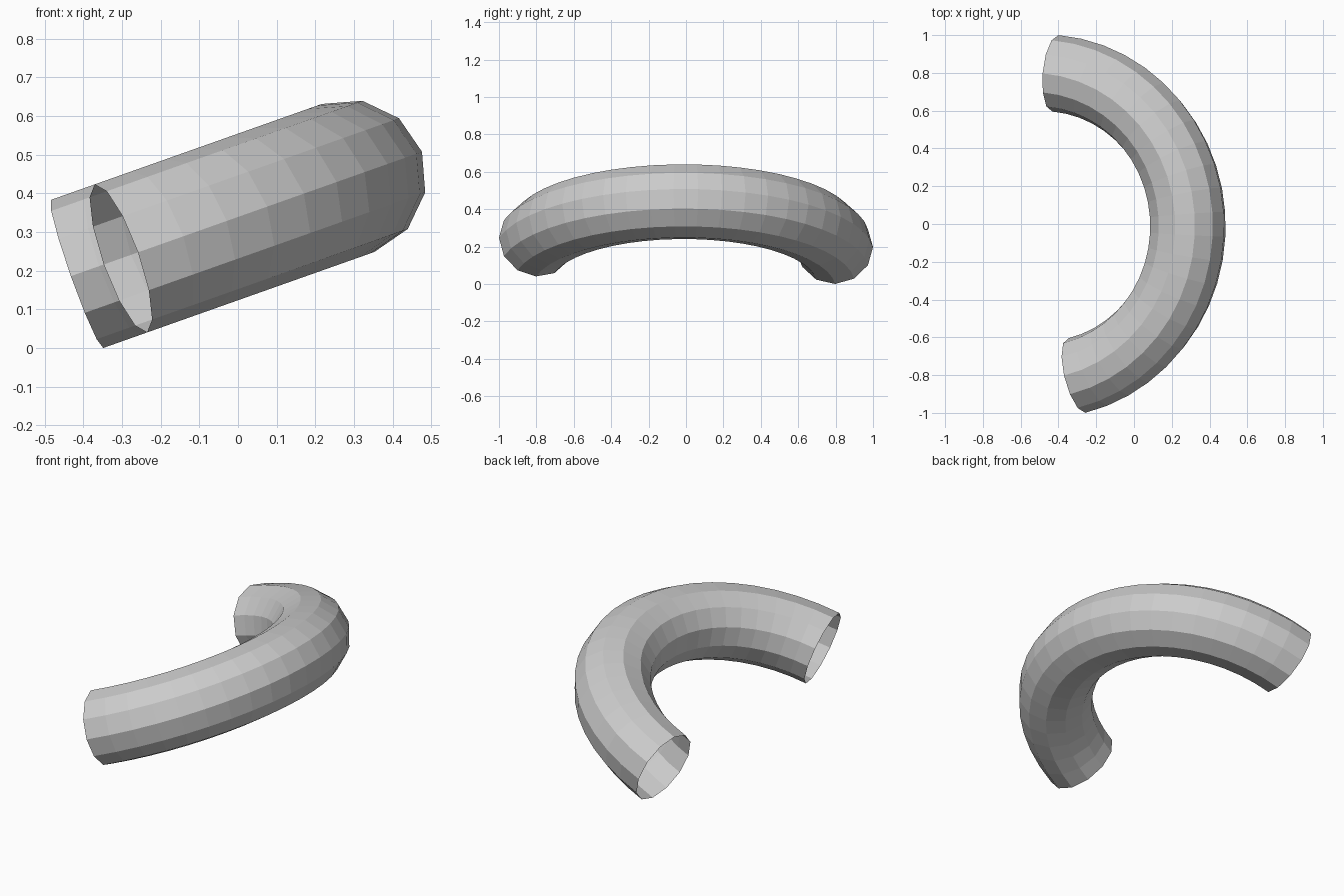
import bpy, bmesh
from math import sin, cos, pi, radians
from mathutils import Matrix, Vector

if "Cube" in bpy.data.objects:
    bpy.data.objects.remove(bpy.data.objects["Cube"])

MAJOR, MINOR = 0.8125, 0.203      # bend radius, tube radius
SIDES, STEPS = 12, 22             # tube sides, segments along the bend
START, END = radians(-76.6), radians(85.2)
TILT = radians(-19.5)             # bend rises towards +x

bm = bmesh.new()

# Rings of the tube swept around the bend
rings = []
for i in range(STEPS + 1):
    a = START + (END - START) * i / STEPS
    ring = []
    for j in range(SIDES):
        b = 2 * pi * j / SIDES
        d = MAJOR + MINOR * cos(b)
        ring.append(bm.verts.new((d * cos(a), d * sin(a), MINOR * sin(b))))
    rings.append(ring)

# Open-ended wall, facing outwards
for r0, r1 in zip(rings, rings[1:]):
    for j in range(SIDES):
        k = (j + 1) % SIDES
        bm.faces.new((r0[j], r1[j], r1[k], r0[k]))

# Tilt, then centre and stand on the ground
bm.transform(Matrix.Rotation(TILT, 4, 'Y'))
lo = Vector([min(v.co[i] for v in bm.verts) for i in range(3)])
hi = Vector([max(v.co[i] for v in bm.verts) for i in range(3)])
bm.transform(Matrix.Translation((-(lo.x + hi.x) / 2, -(lo.y + hi.y) / 2, -lo.z)))

mesh = bpy.data.meshes.new("curved_pipe")
bm.to_mesh(mesh)
bm.free()
pipe = bpy.data.objects.new("curved_pipe", mesh)
bpy.context.collection.objects.link(pipe)
